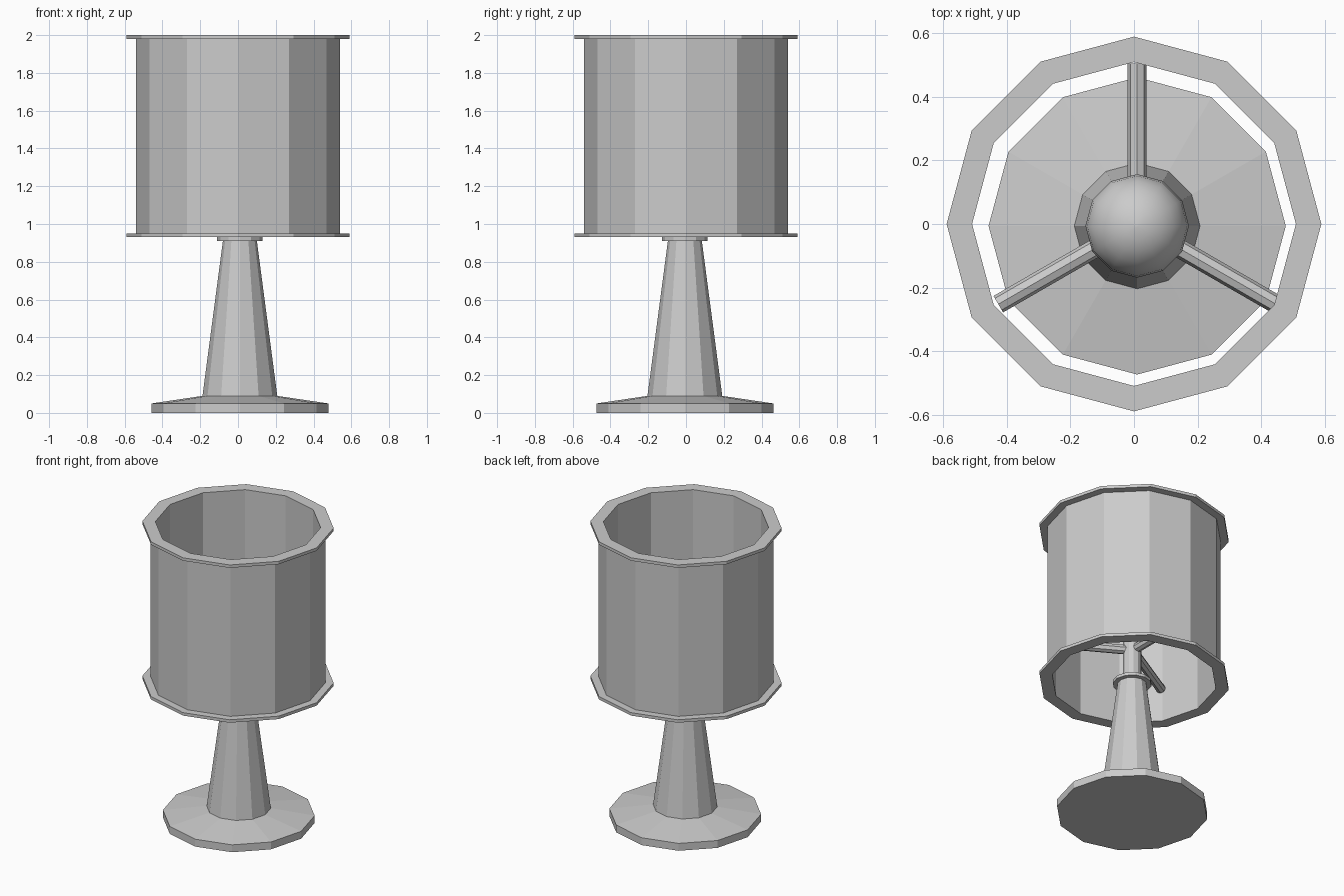
import bpy, bmesh
from math import sin, cos, pi, radians
from mathutils import Vector

if "Cube" in bpy.data.objects:
    bpy.data.objects.remove(bpy.data.objects["Cube"])

SIDES = 12
STEM_X, STEM_Y = 0.01, -0.006


def lathe(name, profile, centre=(0, 0), closed=False, smooth=False):
    """Spin (radius, z) points round z; a closed profile makes a ring, else ends are capped."""
    bm = bmesh.new()
    rings = [[bm.verts.new((centre[0] + r * cos(2 * pi * i / SIDES),
                            centre[1] + r * sin(2 * pi * i / SIDES), z))
              for i in range(SIDES)] for r, z in profile]
    pairs = list(zip(rings, rings[1:]))
    if closed:
        pairs.append((rings[-1], rings[0]))
    else:
        bm.faces.new(rings[0])
        bm.faces.new(rings[-1])
    for a, b in pairs:
        for i in range(SIDES):
            j = (i + 1) % SIDES
            bm.faces.new((a[i], a[j], b[j], b[i]))
    bmesh.ops.recalc_face_normals(bm, faces=bm.faces)
    for f in bm.faces:
        f.smooth = smooth
    me = bpy.data.meshes.new(name)
    bm.to_mesh(me)
    bm.free()
    ob = bpy.data.objects.new(name, me)
    bpy.context.collection.objects.link(ob)
    return ob


def rod(name, a, b, radius, sides=8):
    a, b = Vector(a), Vector(b)
    bpy.ops.mesh.primitive_cylinder_add(vertices=sides, radius=radius,
                                        depth=(b - a).length, location=(a + b) / 2)
    ob = bpy.context.object
    ob.name = name
    ob.rotation_euler = (b - a).to_track_quat('Z', 'Y').to_euler()
    return ob


# Shade: thin wall with a flange at each end, one ring-shaped profile
lathe("shade", [(0.51, 0.93), (0.59, 0.93), (0.59, 0.95), (0.54, 0.95),
                (0.54, 1.98), (0.59, 1.98), (0.59, 2.0), (0.51, 2.0)], closed=True)

# Foot, tapered stem, collar and neck
c = (STEM_X, STEM_Y)
lathe("base_and_stem", [(0.468, 0), (0.468, 0.05), (0.198, 0.09), (0.09, 0.91),
                        (0.12, 0.91), (0.12, 0.93), (0.057, 0.93), (0.057, 1.26)], c)

# Round bulb on the neck
R, ZC = 0.163, 1.4
bulb = [(R * sin(t), ZC - R * cos(t)) for t in (pi * k / 12 for k in range(2, 12))]
bulb.append((0.004, ZC + R))
lathe("bulb", bulb, c, smooth=True)

# Three arms holding the shade
for k, deg in enumerate((90, 210, 330)):
    d = Vector((cos(radians(deg)), sin(radians(deg)), 0))
    hub = Vector((STEM_X, 0, 1.15))
    rod(f"shade_arm_{k + 1}", hub + d * 0.03, hub + d * 0.505, 0.03)
